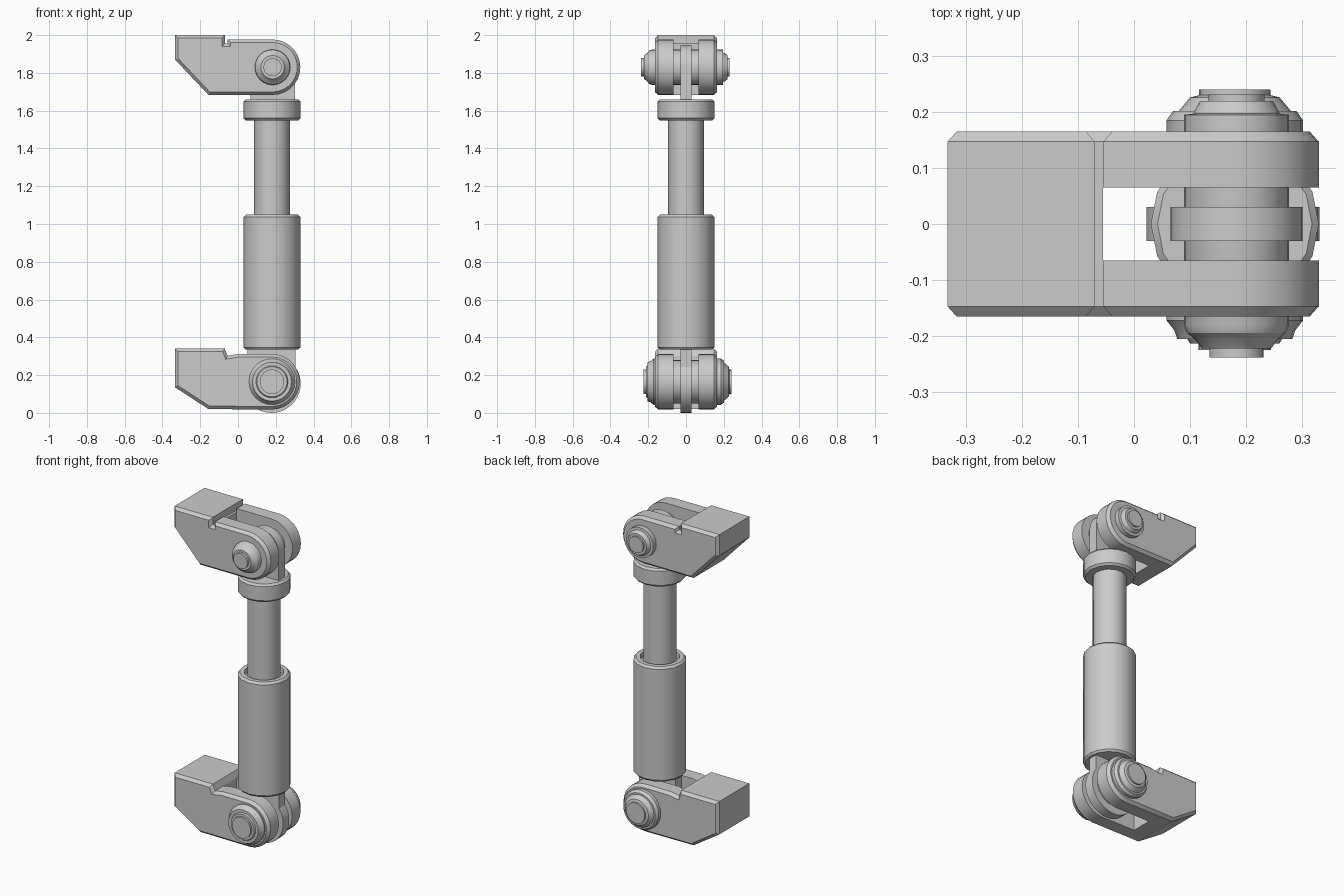
import bpy, bmesh, math
from mathutils import Vector

if "Cube" in bpy.data.objects:
    bpy.data.objects.remove(bpy.data.objects["Cube"])


def finish(name, bm):
    bmesh.ops.recalc_face_normals(bm, faces=bm.faces[:])
    me = bpy.data.meshes.new(name)
    bm.to_mesh(me)
    bm.free()
    ob = bpy.data.objects.new(name, me)
    bpy.context.collection.objects.link(ob)
    bpy.ops.object.select_all(action='DESELECT')
    ob.select_set(True)
    bpy.context.view_layer.objects.active = ob
    bpy.ops.object.shade_smooth_by_angle(angle=math.radians(28))
    return ob


def loft(name, rings):
    """Skin a list of equal-length point rings and cap both ends."""
    bm = bmesh.new()
    vs = [[bm.verts.new(p) for p in r] for r in rings]
    n = len(rings[0])
    for a, b in zip(vs, vs[1:]):
        for i in range(n):
            j = (i + 1) % n
            bm.faces.new((a[i], a[j], b[j], b[i]))
    bm.faces.new(vs[0])
    bm.faces.new(vs[-1])
    return finish(name, bm)


def lathe(name, profile, centre, axis, segs):
    """Profile is (radius, position along axis)."""
    cx, cz = centre
    rings = []
    for r, t in profile:
        ring = []
        for i in range(segs):
            a = 2 * math.pi * i / segs
            c, s = r * math.cos(a), r * math.sin(a)
            ring.append((cx + c, s, t) if axis == 'Z' else (cx + c, t, cz + s))
        rings.append(ring)
    return loft(name, rings)


def arc(cx, cz, r, a0, a1, n):
    return [(cx + r * math.cos(math.radians(a0 + (a1 - a0) * i / n)),
             cz + r * math.sin(math.radians(a0 + (a1 - a0) * i / n))) for i in range(n + 1)]


def inset(pts, d):
    """Mitred inward offset of a counter-clockwise outline."""
    out = []
    for i, p in enumerate(pts):
        p, a, b = Vector(p), Vector(pts[i - 1]), Vector(pts[(i + 1) % len(pts)])
        e0, e1 = (p - a).normalized(), (b - p).normalized()
        n0, n1 = Vector((-e0.y, e0.x)), Vector((-e1.y, e1.x))
        out.append(tuple(p + (n0 + n1) * d / (1 + n0.dot(n1))))
    return out


def slab(name, sections):
    return loft(name, [[(x, y, z) for x, z in pts] for pts, y in sections])


def clevis(name, outline, z_mid):
    """Chamfered block with a slot cut between its two arms."""
    small = inset(outline, 0.016)
    ob = slab(name, [(small, -0.165), (outline, -0.147), (outline, 0.147), (small, 0.165)])
    bpy.ops.mesh.primitive_cube_add(size=1, location=(0.245, 0, z_mid))
    cutter = bpy.context.object
    cutter.scale = (0.6, 0.13, 0.8)
    cutter.hide_render = True
    mod = ob.modifiers.new("slot", 'BOOLEAN')
    mod.operation, mod.solver, mod.object = 'DIFFERENCE', 'EXACT', cutter
    bpy.context.view_layer.objects.active = ob
    bpy.ops.object.modifier_apply(modifier="slot")
    bpy.data.objects.remove(cutter)


X = 0.18
UP, LOW = (0.183, 1.83), (0.18, 0.165)

# Brackets
clevis("upper_bracket",
       [(-0.333, 2.0), (-0.333, 1.87), (-0.156, 1.683)] + arc(*UP, 0.147, -90, 90, 14)
       + [(-0.055, 1.977), (-0.055, 1.955), (-0.07, 1.955), (-0.07, 2.0)], 1.83)
clevis("lower_bracket",
       [(-0.333, 0.34), (-0.333, 0.135), (-0.156, 0.02)] + arc(*LOW, 0.147, -90, 90, 14)
       + [(0.0, 0.312), (-0.055, 0.302), (-0.07, 0.34)], 0.165)

# Lugs held between the bracket arms
upper_lug = arc(*UP, 0.118, 0, 180, 16) + [(0.065, 1.64), (0.301, 1.64)]
lower_lug = arc(0.177, 0.155, 0.155, 145, 395, 24) + [(0.304, 0.35), (0.05, 0.35)]
for name, pts in (("upper_lug", upper_lug), ("lower_lug", lower_lug)):
    slab(name, [(pts, -0.03), (pts, 0.03)])

# Pivot pins with stepped end caps
lathe("upper_pin", [(0.048, -0.238), (0.048, -0.222), (0.062, -0.222), (0.075, -0.205),
                    (0.088, -0.195), (0.094, -0.18), (0.094, 0.195), (0.078, 0.197),
                    (0.065, 0.22), (0.05, 0.22), (0.05, 0.231)], UP, 'Y', 24)
lathe("lower_pin", [(0.065, -0.225), (0.065, -0.213), (0.08, -0.213), (0.085, -0.205),
                    (0.103, -0.205), (0.108, -0.19), (0.122, -0.172), (0.122, -0.155),
                    (0.115, -0.15), (0.115, 0.15), (0.122, 0.155), (0.122, 0.185),
                    (0.11, 0.202), (0.1, 0.202), (0.08, 0.226), (0.064, 0.23),
                    (0.064, 0.24)], LOW, 'Y', 24)

# Piston: outer sleeve with recessed mouth, rod and end cap
lathe("sleeve", [(0.14, 0.335), (0.15, 0.347), (0.15, 1.037), (0.138, 1.05),
                 (0.112, 1.05), (0.108, 1.02)], (X, 0), 'Z', 16)
lathe("rod", [(0.095, 1.0), (0.095, 1.56)], (X, 0), 'Z', 16)
lathe("rod_cap", [(0.138, 1.548), (0.15, 1.56), (0.15, 1.648), (0.138, 1.66)], (X, 0), 'Z', 16)
